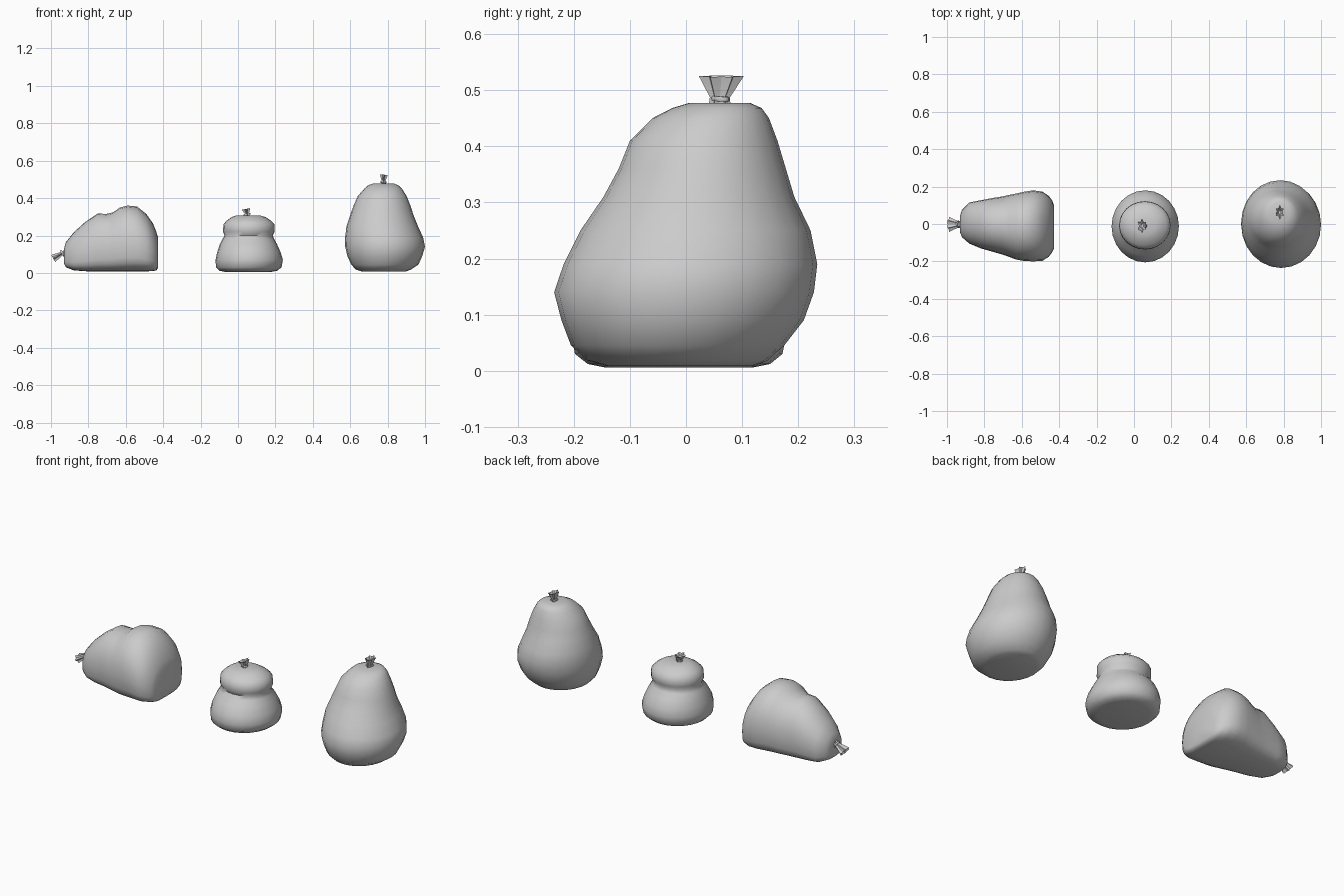
import bpy, bmesh, math
from mathutils import Vector

if "Cube" in bpy.data.objects:
    bpy.data.objects.remove(bpy.data.objects["Cube"])

SEG = 24


def spow(v, p):
    return math.copysign(abs(v) ** p, v)


def loft(name, rings, angle=60):
    """Skin a list of point rings and close both ends."""
    bm = bmesh.new()
    loops = [[bm.verts.new(p) for p in ring] for ring in rings]
    n = len(loops[0])
    for a, b in zip(loops, loops[1:]):
        for i in range(n):
            j = (i + 1) % n
            bm.faces.new((a[i], a[j], b[j], b[i]))
    for loop in (loops[0], loops[-1]):
        c = sum((v.co for v in loop), Vector()) / n
        cv = bm.verts.new(c)
        for i in range(n):
            bm.faces.new((loop[i], loop[(i + 1) % n], cv))
    bmesh.ops.recalc_face_normals(bm, faces=bm.faces)
    mesh = bpy.data.meshes.new(name)
    bm.to_mesh(mesh)
    bm.free()
    ob = bpy.data.objects.new(name, mesh)
    bpy.context.collection.objects.link(ob)
    bpy.ops.object.select_all(action='DESELECT')
    ob.select_set(True)
    bpy.context.view_layer.objects.active = ob
    bpy.ops.object.shade_smooth_by_angle(angle=math.radians(angle))
    return ob


def angles(n=SEG):
    return [2 * math.pi * i / n for i in range(n)]


def upright_sack(name, rows):
    """Rows: z, x range, y range of each horizontal slice."""
    rings = []
    for z, x0, x1, y0, y1 in rows:
        rings.append([((x0 + x1) / 2 + (x1 - x0) / 2 * math.cos(t),
                       (y0 + y1) / 2 + (y1 - y0) / 2 * math.sin(t), z)
                      for t in angles()])
    return loft(name, rings)


def lying_sack(name, rows):
    """Rows: x, y range, z range; slices are flattened underneath."""
    rings = []
    for x, y0, y1, z0, z1 in rows:
        zc = z0 + 0.4 * (z1 - z0)
        ring = []
        for t in angles():
            c, s = math.cos(t), math.sin(t)
            p = 0.95 if s > 0 else 0.55
            h = z1 - zc if s > 0 else zc - z0
            ring.append((x, (y0 + y1) / 2 + (y1 - y0) / 2 * spow(c, p),
                         zc + h * spow(s, p)))
        rings.append(ring)
    return loft(name, rings)


def tied_neck(name, base, tip, wide, thin):
    """Crumpled flared cloth above a cord; wide runs along y."""
    base, tip = Vector(base), Vector(tip)
    axis = (tip - base).normalized()
    side = Vector((0, 1, 0))
    other = side.cross(axis).normalized()
    rings = []
    for f, k in ((-0.25, 0.5), (0.2, 0.45), (1.0, 1.0), (0.75, 0.35)):
        c = base.lerp(tip, f)
        ring = []
        for i, t in enumerate(angles(12)):
            r = k * (1.0 if i % 2 == 0 else 0.62)
            ring.append(c + side * (wide * r * math.cos(t)) + other * (thin * r * math.sin(t)))
        rings.append(ring)
    loft(name + "_neck", rings, 30)
    bpy.ops.mesh.primitive_torus_add(
        major_segments=14, minor_segments=6, major_radius=wide * 0.38,
        minor_radius=0.005, location=base.lerp(tip, 0.15),
        rotation=axis.to_track_quat('Z', 'Y').to_euler())
    cord = bpy.context.object
    cord.name = name + "_cord"
    cord.scale = (thin / wide * 1.15, 1, 1) if abs(axis.z) > 0.6 else (1, 1, 1)
    bpy.ops.object.shade_smooth_by_angle(angle=math.radians(60))


# Tall sack
upright_sack("tall_sack", [
    (0.008, .66, .90, -.14, .12), (.018, .63, .925, -.175, .145),
    (.045, .605, .965, -.205, .175), (.09, .585, .985, -.222, .21),
    (.14, .573, 1.0, -.235, .228), (.19, .573, .99, -.218, .234),
    (.25, .58, .962, -.188, .222), (.31, .60, .938, -.147, .193),
    (.36, .618, .922, -.12, .178), (.41, .64, .902, -.10, .163),
    (.45, .675, .877, -.06, .148), (.468, .695, .858, -.025, .135),
    (.477, .72, .835, .005, .115)])
tied_neck("tall_sack", (.777, .06, .478), (.78, .063, .525), .04, .024)

# Small sack
upright_sack("small_sack", [
    (0.006, -.07, .18, -.145, .12), (.012, -.10, .21, -.175, .15),
    (.03, -.118, .233, -.198, .172), (.07, -.12, .24, -.205, .18),
    (.11, -.112, .228, -.195, .17), (.155, -.096, .208, -.165, .145),
    (.18, -.083, .194, -.138, .12), (.20, -.072, .186, -.125, .11),
    (.22, -.08, .196, -.137, .122), (.26, -.078, .195, -.135, .12),
    (.28, -.06, .175, -.115, .10), (.298, -.035, .148, -.085, .07),
    (.308, -.005, .115, -.055, .035)])
tied_neck("small_sack", (.05, -.01, .308), (.043, -.01, .342), .04, .026)

# Lying sack
lying_sack("lying_sack", [
    (-.93, -.045, .045, .05, .13), (-.92, -.07, .075, .03, .165),
    (-.88, -.105, .115, .014, .215), (-.82, -.13, .127, .009, .27),
    (-.75, -.15, .14, .008, .318), (-.705, -.163, .147, .008, .315),
    (-.67, -.175, .155, .008, .323), (-.63, -.19, .163, .008, .35),
    (-.59, -.197, .172, .008, .36), (-.54, -.2, .18, .008, .355),
    (-.49, -.197, .173, .008, .315), (-.455, -.175, .15, .01, .265),
    (-.437, -.15, .125, .013, .22), (-.428, -.13, .10, .025, .19)])
tied_neck("lying_sack", (-.93, -.002, .11), (-.988, -.002, .077), .04, .025)
